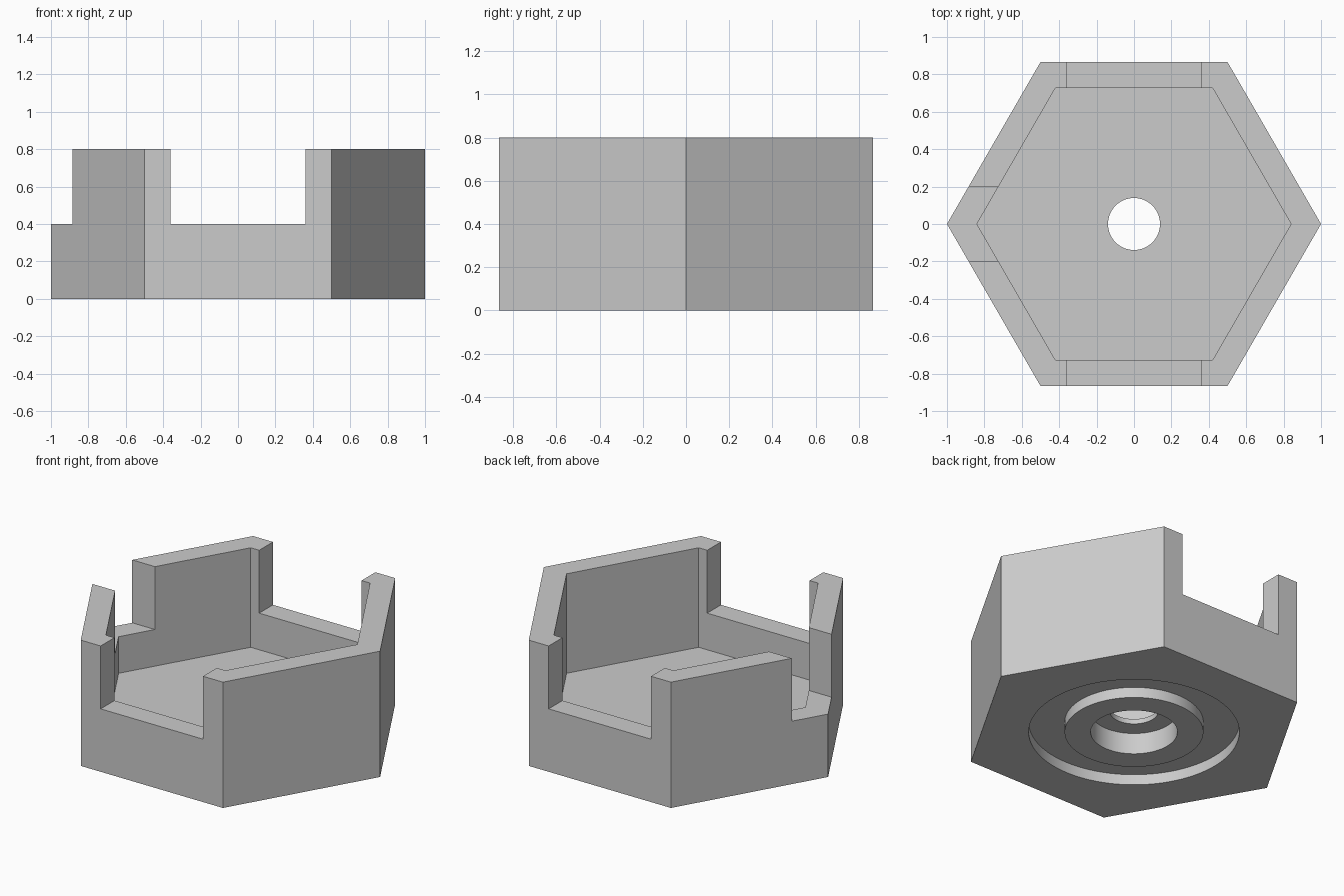
import bpy
import bmesh
from math import radians
from mathutils import Matrix

cube = bpy.data.objects.get("Cube")
if cube:
    bpy.data.objects.remove(cube, do_unlink=True)

grey = bpy.data.materials.new("light_grey")
grey.use_nodes = True
grey.diffuse_color = (0.6, 0.6, 0.6, 1)
grey.node_tree.nodes["Principled BSDF"].inputs["Base Color"].default_value = (0.6, 0.6, 0.6, 1)


def make(name, bm):
    bmesh.ops.recalc_face_normals(bm, faces=bm.faces)
    mesh = bpy.data.meshes.new(name)
    bm.to_mesh(mesh)
    bm.free()
    mesh.materials.append(grey)
    obj = bpy.data.objects.new(name, mesh)
    bpy.context.collection.objects.link(obj)
    return obj


def prism(name, radius, bottom, top, sides=96):
    """Upright prism with its first corner on the x axis."""
    bm = bmesh.new()
    ring = [Matrix.Rotation(radians(360 * i / sides), 3, 'Z').col[0] * radius
            for i in range(sides)]
    base = bm.faces.new([bm.verts.new((p.x, p.y, bottom)) for p in ring])
    up = bmesh.ops.extrude_face_region(bm, geom=[base], use_keep_orig=True)
    verts = [g for g in up["geom"] if isinstance(g, bmesh.types.BMVert)]
    bmesh.ops.translate(bm, verts=verts, vec=(0, 0, top - bottom))
    return make(name, bm)


def box(name, centre, size):
    bm = bmesh.new()
    bmesh.ops.create_cube(bm, size=1, matrix=Matrix.Translation(centre) @ Matrix.Diagonal((*size, 1)))
    return make(name, bm)


def cut(target, cutter):
    """Subtract the cutter from the target, then discard the cutter."""
    cutter.hide_render = True
    mod = target.modifiers.new("cut", 'BOOLEAN')
    mod.operation = 'DIFFERENCE'
    mod.solver = 'EXACT'
    mod.object = cutter
    graph = bpy.context.evaluated_depsgraph_get()
    mesh = bpy.data.meshes.new_from_object(target.evaluated_get(graph))
    target.modifiers.clear()
    target.data = mesh
    bpy.data.objects.remove(cutter, do_unlink=True)


HEIGHT, NOTCH, FLOOR = 0.8, 0.4, 0.167

# Hexagonal cup
cup = prism("hexagonal_cup", 1, 0, HEIGHT, 6)
cut(cup, prism("cavity", 0.84, FLOOR, 1, 6))

# Wide notches in the front and back walls, narrow notch at the right corner
cut(cup, box("front_back_notch", (0, 0, NOTCH + 0.5), (0.72, 3, 1)))
cut(cup, box("corner_notch", (-0.9, 0, NOTCH + 0.5), (0.8, 0.4, 1)))

# Ring groove under the floor
groove = prism("ring_groove", 0.607, -0.1, 0.067)
cut(groove, prism("groove_core", 0.4, -0.2, 0.2))
cut(cup, groove)

# Counterbored centre hole
cut(cup, prism("counterbore", 0.25, -0.1, 0.135))
cut(cup, prism("centre_hole", 0.139, -0.1, 0.3))

bpy.ops.object.select_all(action='DESELECT')
cup.select_set(True)
bpy.context.view_layer.objects.active = cup
bpy.ops.object.shade_smooth_by_angle(angle=radians(30))
